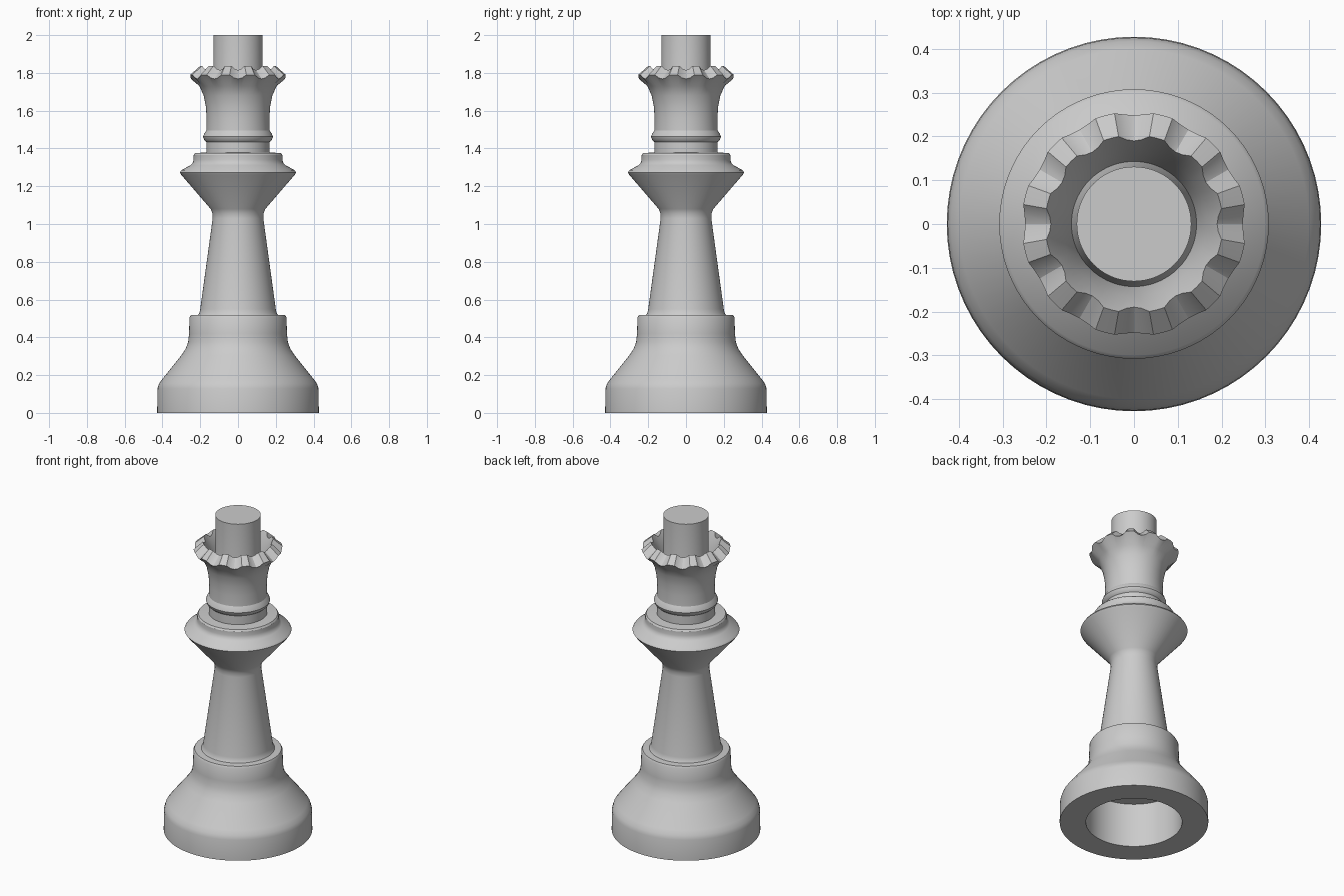
import bpy, bmesh
from math import sin, cos, radians

if "Cube" in bpy.data.objects:
    bpy.data.objects.remove(bpy.data.objects["Cube"])

SEGMENTS = 72

grey = bpy.data.materials.new("light_grey")
grey.use_nodes = True
grey.diffuse_color = (0.6, 0.6, 0.6, 1)
grey.node_tree.nodes["Principled BSDF"].inputs["Base Color"].default_value = (0.6, 0.6, 0.6, 1)


def lathe(name, profile, shape=None):
    """Spin a (radius, height) profile round z; radius 0 closes to a pole."""
    bm = bmesh.new()
    rings = []
    for i, (r, z) in enumerate(profile):
        if r == 0:
            rings.append([bm.verts.new((0, 0, z))] * SEGMENTS)
            continue
        ring = []
        for s in range(SEGMENTS):
            deg = 360 * s / SEGMENTS
            rr, zz = shape(i, deg, r, z) if shape else (r, z)
            ring.append(bm.verts.new((rr * cos(radians(deg)), rr * sin(radians(deg)), zz)))
        rings.append(ring)
    for low, high in zip(rings, rings[1:]):
        for s in range(SEGMENTS):
            t = (s + 1) % SEGMENTS
            corners = dict.fromkeys((low[s], low[t], high[t], high[s]))
            bm.faces.new(list(corners))
    mesh = bpy.data.meshes.new(name)
    bm.to_mesh(mesh)
    bm.free()
    mesh.materials.append(grey)
    obj = bpy.data.objects.new(name, mesh)
    bpy.context.collection.objects.link(obj)
    bpy.ops.object.select_all(action="DESELECT")
    obj.select_set(True)
    bpy.context.view_layer.objects.active = obj
    bpy.ops.object.shade_smooth_by_angle(angle=radians(30))
    return obj


# Base with a round bore underneath
lathe("base", [
    (0, 0.28), (0.277, 0.28), (0.277, 0), (0.428, 0), (0.426, 0.13),
    (0.418, 0.155), (0.4, 0.18), (0.3, 0.305), (0.277, 0.34), (0.264, 0.375),
    (0.259, 0.42), (0.257, 0.505), (0.25, 0.517), (0.2, 0.52)])

# Tapered stem flaring into the wide collar
lathe("stem_and_collar", [
    (0.212, 0.518), (0.204, 0.53), (0.2, 0.55), (0.134, 1.03), (0.135, 1.055),
    (0.145, 1.08), (0.3, 1.26), (0.308, 1.273), (0.3, 1.285), (0.25, 1.312),
    (0.239, 1.325), (0.235, 1.34), (0.235, 1.365), (0.228, 1.375), (0.16, 1.38)])

# Crown: neck ring, flared cup and scalloped rim
crown_profile = [
    (0.168, 1.375), (0.168, 1.435), (0.179, 1.445), (0.185, 1.462), (0.179, 1.478),
    (0.168, 1.495), (0.166, 1.56), (0.17, 1.62), (0.182, 1.68), (0.204, 1.73),
    (0.257, 1.79), (0.203, 1.837), (0.165, 1.76), (0.143, 1.66)]
OUTER, INNER = 10, 11


def scallop(i, deg, r, z):
    """Twelve rounded notches, each twenty degrees wide."""
    off = abs((deg + 15) % 30 - 15)
    if i not in (OUTER, INNER) or off >= 10:
        return r, z
    dip = 1 - (off / 10) ** 2
    return r - (0.008 if i == OUTER else 0.013) * dip, z - 0.022 * dip


lathe("crown", crown_profile, scallop)

# Round post standing in the cup
lathe("post", [(0.143, 1.66), (0.131, 1.76), (0.131, 2), (0, 2)])
